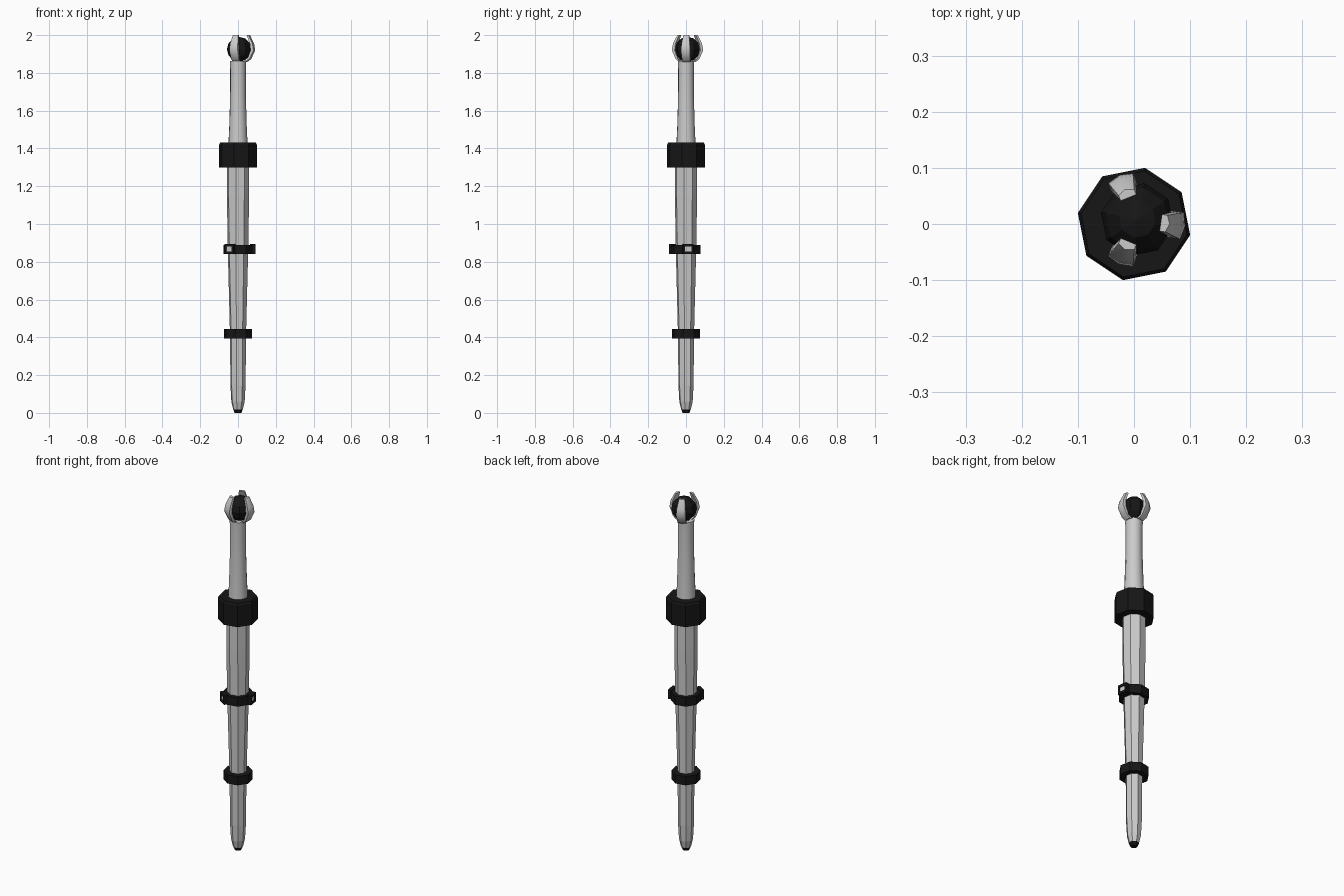
import bpy, bmesh, math
from math import cos, sin, radians
from mathutils import Matrix, Vector

if "Cube" in bpy.data.objects:
    bpy.data.objects.remove(bpy.data.objects["Cube"])

black = bpy.data.materials.new("black")
black.diffuse_color = (0.008, 0.008, 0.008, 1)
black.use_nodes = True
black.node_tree.nodes["Principled BSDF"].inputs["Base Color"].default_value = black.diffuse_color
TURN = -11.25  # shared twist of the octagonal sections


def finish(name, bm, mat=None):
    bmesh.ops.recalc_face_normals(bm, faces=bm.faces)
    me = bpy.data.meshes.new(name)
    bm.to_mesh(me)
    bm.free()
    ob = bpy.data.objects.new(name, me)
    bpy.context.collection.objects.link(ob)
    if mat:
        me.materials.append(mat)
    return ob


def lathe(name, profile, mat=None, sides=8, smooth=False, closed=False):
    """Stack polygon rings of (radius, z); cap the ends or close into a band."""
    bm = bmesh.new()
    rings = []
    for r, z in profile:
        angs = [radians(TURN + 360 * i / sides) for i in range(sides)]
        rings.append([bm.verts.new((r * cos(a), r * sin(a), z)) for a in angs])
    pairs = list(zip(rings, rings[1:]))
    if closed:
        pairs.append((rings[-1], rings[0]))
    for a, b in pairs:
        for i in range(sides):
            j = (i + 1) % sides
            f = bm.faces.new((a[i], a[j], b[j], b[i]))
            f.smooth = smooth
    if not closed:
        bm.faces.new(rings[0])
        bm.faces.new(rings[-1])
    return finish(name, bm, mat)


def box(name, size, matrix, mat=None):
    bm = bmesh.new()
    bmesh.ops.create_cube(bm, size=1, matrix=matrix @ Matrix.Diagonal((*size, 1)))
    return finish(name, bm, mat)


# Scabbard and its dark tip
lathe("scabbard", [(0.026, 0.018), (0.036, 0.06), (0.041, 0.15), (0.043, 0.40),
                   (0.055, 0.86), (0.06, 1.15), (0.06, 1.31)])
lathe("scabbard_tip", [(0.018, 0.0), (0.0265, 0.02)], black)

# Guard and the two scabbard bands
lathe("guard", [(0.06, 1.30), (0.102, 1.30), (0.102, 1.42), (0.096, 1.432), (0.04, 1.432)], black)
lathe("lower_band", [(0.043, 0.395), (0.075, 0.395), (0.075, 0.445), (0.043, 0.445)], black, closed=True)
lathe("middle_band", [(0.054, 0.84), (0.077, 0.84), (0.077, 0.89), (0.054, 0.89)], black, closed=True)

# Belt loops on the middle band: dark frame with a pale plate
for i, ang in enumerate((8, 237)):
    m = Matrix.Rotation(radians(ang), 4, 'Z') @ Matrix.Translation((0.078, 0, 0.868))
    for s in (-1, 1):
        box(f"loop_side_{i}_{s}", (0.022, 0.010, 0.052), m @ Matrix.Translation((0, s * 0.023, 0)), black)
        box(f"loop_bar_{i}_{s}", (0.022, 0.056, 0.013), m @ Matrix.Translation((0, 0, s * 0.0195)), black)
    box(f"loop_plate_{i}", (0.012, 0.036, 0.026), m)

# Handle, slightly waisted
lathe("handle", [(0.052, 1.42), (0.047, 1.52), (0.043, 1.66), (0.042, 1.80), (0.044, 1.862)],
      sides=12, smooth=True)

# Pommel ball
bm = bmesh.new()
centre = Vector((0.006, 0.008, 0))
bmesh.ops.create_uvsphere(bm, u_segments=8, v_segments=6, radius=0.066,
                          matrix=Matrix.Translation(centre + Vector((0, 0, 1.925)))
                          @ Matrix.Rotation(radians(TURN), 4, 'Z'))
finish("pommel_ball", bm, black)

# Three claws gripping the ball: (outer radius, inner radius, z, half width)
claw = [(0.042, 0.020, 1.857, 0.020), (0.064, 0.046, 1.872, 0.022), (0.086, 0.064, 1.92, 0.024),
        (0.080, 0.060, 1.955, 0.022), (0.058, 0.042, 2.0, 0.015)]
for k, ang in enumerate((112, -8, 248)):
    bm = bmesh.new()
    rot = Matrix.Rotation(radians(ang), 3, 'Z')
    rings = []
    for ro, ri, z, w in claw:
        pts = [(ri, -w, z), (ro - 0.006, -w, z), (ro, 0, z), (ro - 0.006, w, z), (ri, w, z)]
        rings.append([bm.verts.new(rot @ Vector(p) + centre) for p in pts])
    for a, b in zip(rings, rings[1:]):
        for i in range(5):
            f = bm.faces.new((a[i], a[(i + 1) % 5], b[(i + 1) % 5], b[i]))
            f.smooth = i in (1, 2)
    bm.faces.new(rings[0])
    bm.faces.new(rings[-1])
    finish(f"claw_{k}", bm)
